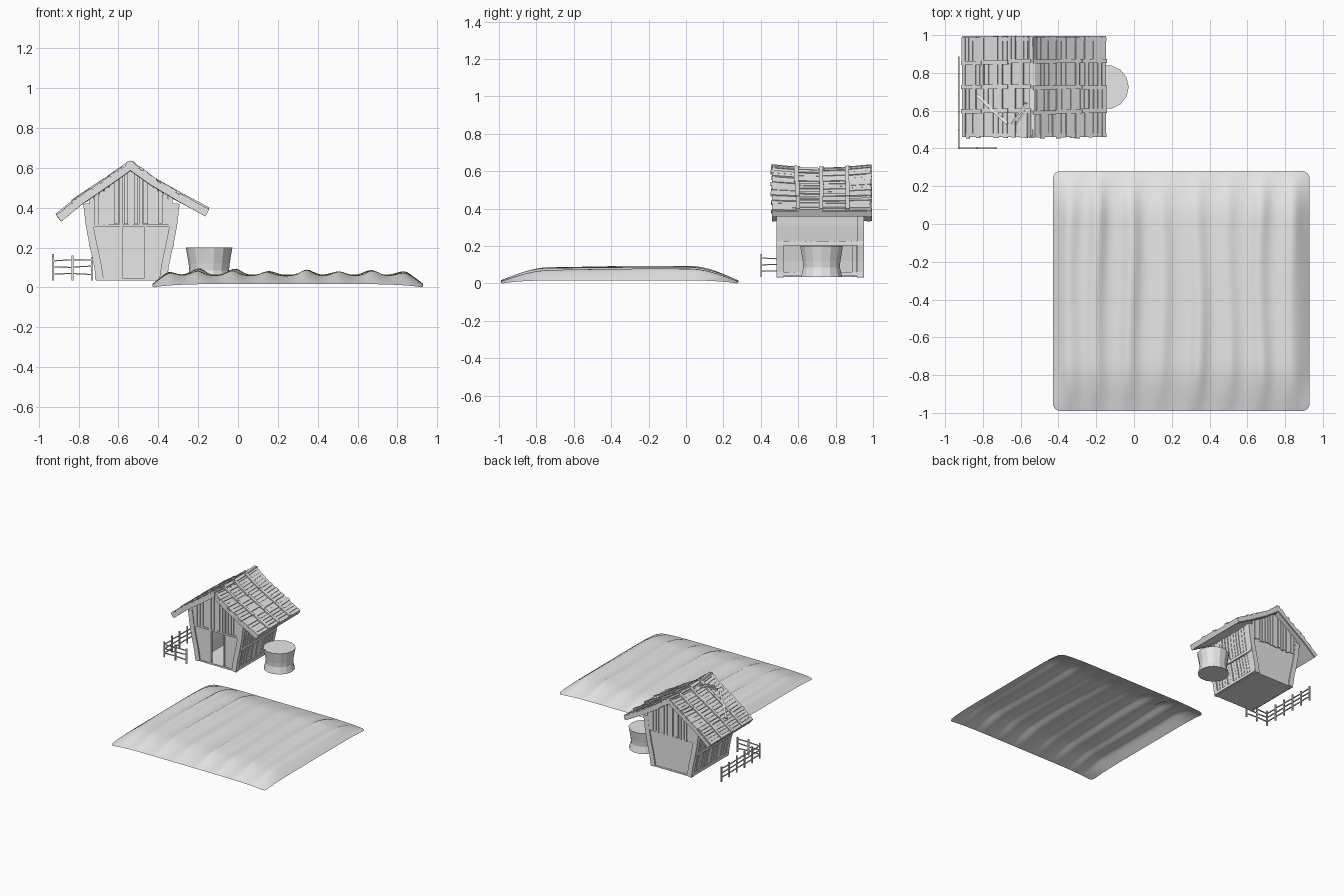
import bpy, bmesh, math, random
from mathutils import Vector, Matrix

random.seed(4)
cube = bpy.data.objects.get("Cube")
if cube:
    bpy.data.objects.remove(cube)

grey = bpy.data.materials.new("plain_grey")
grey.use_nodes = True
grey.diffuse_color = (0.8, 0.8, 0.8, 1)
grey.node_tree.nodes["Principled BSDF"].inputs["Base Color"].default_value = (0.8, 0.8, 0.8, 1)


def finish(bm, name, smooth=False):
    bmesh.ops.recalc_face_normals(bm, faces=bm.faces)
    me = bpy.data.meshes.new(name)
    bm.to_mesh(me)
    bm.free()
    me.materials.append(grey)
    for p in me.polygons:
        p.use_smooth = smooth
    ob = bpy.data.objects.new(name, me)
    bpy.context.collection.objects.link(ob)
    return ob


def prism(bm, pts, y0, y1, lift=lambda x, y: 0):
    """Extrude an xz outline from y0 to y1."""
    a, b = [[bm.verts.new((x, y, z + lift(x, y))) for x, z in pts] for y in (y0, y1)]
    n = len(pts)
    bm.faces.new(a)
    bm.faces.new(b[::-1])
    for i in range(n):
        j = (i + 1) % n
        bm.faces.new((a[i], b[i], b[j], a[j]))


def band(bm, path, y0, y1, lo, hi, side, lift=lambda x, y: 0):
    """Thick strip that follows an xz path, offset along its outward normal."""
    norms = []
    for i in range(len(path)):
        d = (Vector(path[min(i + 1, len(path) - 1)]) - Vector(path[max(i - 1, 0)])).normalized()
        norms.append(Vector((-d.y, d.x)) * side)
    inner = [Vector(p) + n * lo for p, n in zip(path, norms)]
    outer = [Vector(p) + n * hi for p, n in zip(path, norms)]
    prism(bm, [tuple(v) for v in inner + outer[::-1]], y0, y1, lift)


def beam(bm, a, b, w, h):
    a, b = Vector(a), Vector(b)
    d = b - a
    m = Matrix.Translation((a + b) / 2) @ d.to_track_quat('Z', 'Y').to_matrix().to_4x4()
    bmesh.ops.create_cube(bm, size=1, matrix=m @ Matrix.Diagonal((w, h, d.length, 1)))


def at(path, t):
    """Point at fraction t along the segments of a path."""
    s = min(max(t, 0), 0.9999) * (len(path) - 1)
    i = int(s)
    return tuple(Vector(path[i]).lerp(Vector(path[i + 1]), s - i))


CX, RX = -0.535, -0.54          # house and ridge centre lines
Y0, Y1, BASE = 0.49, 0.945, 0.035
HALF = [(0.165, BASE), (0.178, 0.12), (0.2, 0.22), (0.217, 0.31), (0.23, 0.42)]
SLOPES = {1: [(0, 0.612), (0.12, 0.53), (0.26, 0.453), (0.392, 0.385)],
          -1: [(0, 0.612), (0.12, 0.53), (0.26, 0.44), (0.368, 0.355)]}


def wall_path(s, first=0, last=5):
    return [(CX + s * x, z) for x, z in HALF[first:last]]


def roof_path(s):
    return [(RX + s * x, z) for x, z in SLOPES[s]]


def roof_z(x):
    s = 1 if x > RX else -1
    for (a, za), (b, zb) in zip(SLOPES[s], SLOPES[s][1:]):
        d = abs(x - RX)
        if d <= b:
            return za + (zb - za) * (d - a) / (b - a)
    return SLOPES[s][-1][1]


def sag(x, y):
    """The ridge dips in the middle of its length."""
    return 0.018 * ((y - 0.725) / 0.27) ** 2 * max(0, 1 - abs(x - RX) / 0.4)


# Side walls with planks, cross beams and corner posts
walls, planks, posts = bmesh.new(), bmesh.new(), bmesh.new()
for s in (-1, 1):
    band(walls, wall_path(s), Y0 + 0.005, Y1 - 0.005, -0.02, 0, -s)
    count = 15
    step = (Y1 - Y0) / count
    for i in range(count):
        for first, last in ((0, 3), (2, 5)):
            y = Y0 + i * step
            band(planks, wall_path(s, first, last), y + 0.002, y + step - random.uniform(0.002, 0.006),
                 -0.002, random.uniform(0.003, 0.008), -s)
    for z in (0.05, 0.215):
        x = CX + s * (0.168 if z < 0.1 else 0.2)
        beam(posts, (x, Y0, z), (x, Y1, z), 0.028, 0.022)
    for y in (Y0 - 0.006, Y1 - 0.03):
        band(posts, wall_path(s), y, y + 0.036, -0.026, 0.012, -s)

# Front wall with doorway, back wall and floor
panel = [(CX - x, z) for x, z in HALF[:4]]
right = [(CX + x, z) for x, z in HALF[:4]]
gable = [(CX - 0.228, 0.41), panel[3], right[3], (CX + 0.228, 0.41), (RX, 0.59)]
prism(walls, panel + [(-0.58, 0.31), (-0.58, BASE)], Y0 + 0.004, Y0 + 0.02)
prism(walls, right + [(-0.47, 0.31), (-0.47, BASE)], Y0 + 0.004, Y0 + 0.02)
prism(walls, panel + right[::-1], Y1 - 0.02, Y1 - 0.003)
prism(walls, [panel[0], right[0], (right[0][0], BASE + 0.012), (panel[0][0], BASE + 0.012)], Y0, Y1)
for y in (Y0 + 0.004, Y1 - 0.02):
    prism(walls, gable, y, y + 0.016)
finish(walls, "house_walls")

# Door frame
for x in (-0.585, -0.465):
    beam(posts, (x, Y0 + 0.004, BASE), (x, Y0 + 0.004, 0.31), 0.01, 0.012)
beam(posts, (CX - 0.2, Y0 + 0.002, 0.31), (CX + 0.2, Y0 + 0.002, 0.31), 0.012, 0.012)
finish(posts, "posts_and_beams")

# Gable planks
count = 17
for y, out in ((Y0 + 0.005, -1), (Y1 - 0.005, 1)):
    for i in range(count):
        a = CX - 0.21 + 0.42 * i / count
        b = a + 0.42 / count - random.uniform(0.002, 0.005)
        low = 0.31 + random.uniform(-0.004, 0.012)
        prism(planks, [(a, low), (b, low), (b, roof_z(b) - 0.025), (a, roof_z(a) - 0.025)],
              y, y + out * random.uniform(0.006, 0.011))
finish(planks, "wall_planks")

# Roof sheets, overlapping boards and battens
sheet, boards, battens = bmesh.new(), bmesh.new(), bmesh.new()
bays = [0.458, 0.595, 0.725, 0.858, 0.99]
for s in (-1, 1):
    path = roof_path(s)
    for y0, y1 in zip(bays, bays[1:]):
        band(sheet, path, y0 + 0.004, y1 + 0.004, -0.03, 0, s, sag)
        rows = 17
        for r in range(rows):
            jag = random.uniform(-0.006, 0.006)
            a, b = at(path, r / rows), at(path, (r + random.uniform(0.82, 0.97)) / rows)
            band(boards, [a, b], y0 + jag, y1 + jag, -0.002, random.uniform(0.004, 0.011), s, sag)
    for y in bays[1:-1]:
        for k in range(3):
            skew = random.uniform(-0.006, 0.006)
            part = [at(path, (k + f) / 3) for f in (0, 0.5, 0.98)]
            band(battens, part, y - 0.011 + skew, y + 0.011 + skew, 0.004, 0.016, s, sag)
    for y in (bays[0] + 0.003, bays[-1] - 0.021):
        band(battens, path, y, y + 0.018, -0.034, 0.006, s, sag)
finish(sheet, "roof_sheet")
finish(boards, "roof_boards")

# Loose diagonal repair boards on one slope
for a, b in (((-0.83, 0.68), (-0.67, 0.53)), ((-0.645, 0.53), (-0.57, 0.64)), ((-0.62, 0.53), (-0.575, 0.6))):
    beam(battens, (*a, roof_z(a[0]) + 0.016), (*b, roof_z(b[0]) + 0.016), 0.014, 0.014)
finish(battens, "roof_battens")

# Ridge beam
ridge = bmesh.new()
for y0, y1 in zip(bays, bays[1:]):
    prism(ridge, [(RX - 0.015, 0.57), (RX + 0.015, 0.57), (RX + 0.015, 0.618), (RX - 0.015, 0.618)],
          y0 - 0.004, y1 + 0.004, sag)
finish(ridge, "ridge_beam")

# Waisted tub beside the house
tub = bmesh.new()
sides = 14
rings = [[tub.verts.new((-0.145 + r * math.cos(math.tau * i / sides), 0.725 + r * math.sin(math.tau * i / sides), z))
          for i in range(sides)] for r, z in ((0.113, BASE), (0.1, 0.085), (0.103, 0.12), (0.117, 0.2))]
for lo, hi in zip(rings, rings[1:]):
    for i in range(sides):
        j = (i + 1) % sides
        tub.faces.new((lo[i], lo[j], hi[j], hi[i]))
tub.faces.new(rings[0][::-1])
tub.faces.new(rings[-1])
finish(tub, "tub")

# Corner fence: posts and three rails per run
fence = bmesh.new()
FX, FY = -0.928, 0.402
for run in ([(FX + 0.098 * i, FY) for i in range(3)], [(FX, FY + 0.096 * i) for i in range(6)]):
    for x, y in run:
        beam(fence, (x, y, BASE), (x, y, 0.16 + random.uniform(-0.008, 0.008)), 0.01, 0.01)
    for z in (0.067, 0.103, 0.135):
        for p, q in zip(run, run[1:]):
            beam(fence, (*p, z + random.uniform(-0.004, 0.004)), (*q, z + random.uniform(-0.004, 0.004)), 0.008, 0.006)
finish(fence, "fence")

# Ploughed field: a thin curved sheet with long furrow ridges
RIDGES = [(-0.34, 0.02), (-0.2, 0.034), (-0.02, 0.03), (0.15, 0.018),
          (0.34, 0.027), (0.5, 0.022), (0.67, 0.034), (0.83, 0.02)]


def ease(t):
    t = min(max(t, 0), 1)
    return math.sin(t * math.pi / 2)


field = bmesh.new()
bmesh.ops.create_grid(field, x_segments=84, y_segments=44, size=1)
for v in field.verts:
    u, w = v.co.x, v.co.y
    x, y = 0.25 + 0.68 * u, -0.355 + 0.635 * w
    # round the four corners
    cx, cy = max(abs(x - 0.25) - 0.64, 0), max(abs(y + 0.355) - 0.595, 0)
    if math.hypot(cx, cy) > 0.04:
        k = 0.04 / math.hypot(cx, cy)
        x -= math.copysign(cx * (1 - k), u)
        y -= math.copysign(cy * (1 - k), w)
    rise = ease((1 - abs(u)) * 0.68 / 0.09) * ease((1 - abs(w)) * 0.635 / 0.26)
    wave = sum(h * (0.85 + 0.2 * math.sin(3 * y + i)) * math.exp(-((x - c - 0.008 * math.sin(5 * y + i)) / 0.042) ** 2)
               for i, (c, h) in enumerate(RIDGES))
    v.co = (x, y, 0.017 * (1 - (u * w) ** 6) + rise * (0.036 + 0.01 * (1 - w * w) + wave))
finish(field, "ploughed_field", smooth=True)
